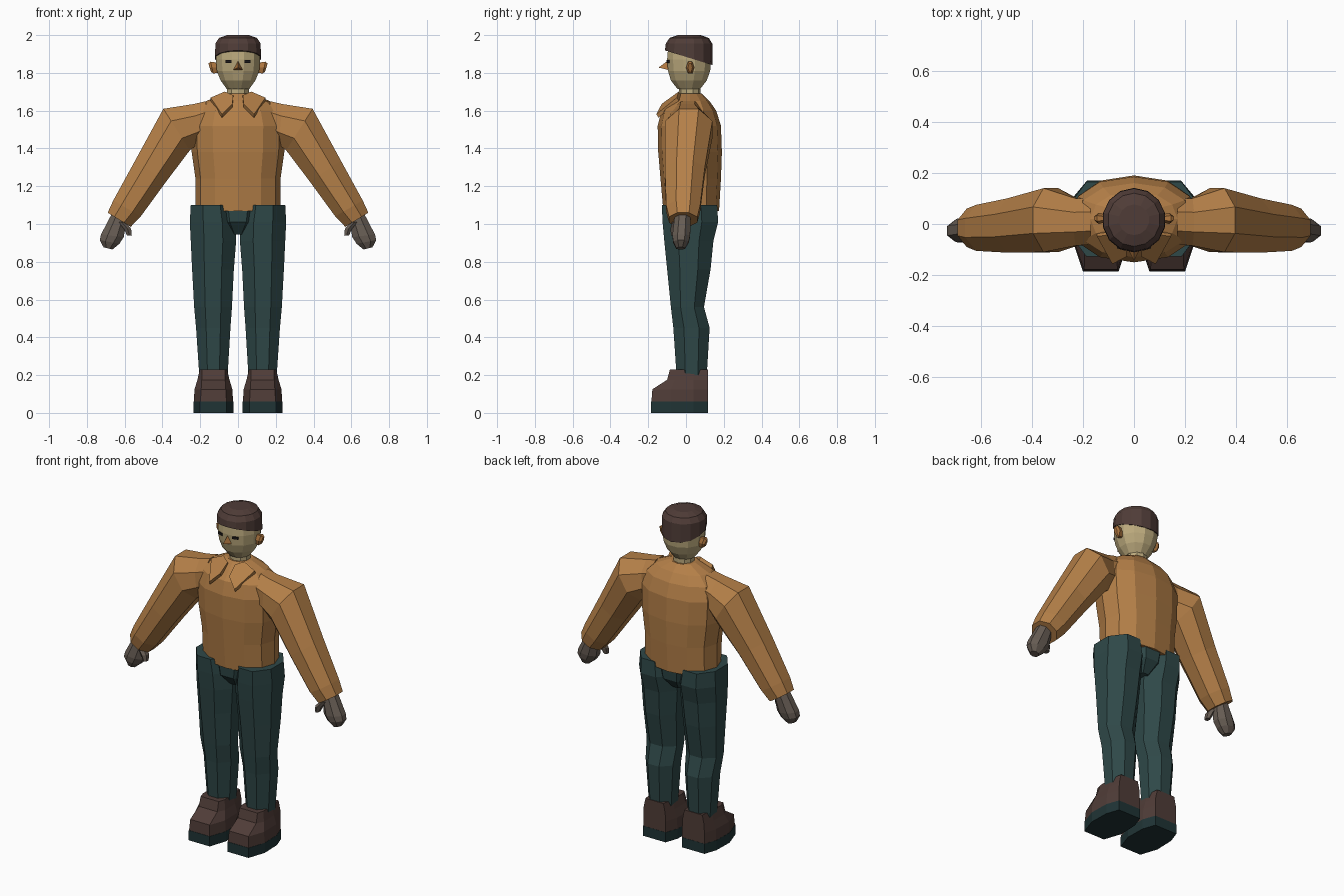
import bpy, bmesh, math
from mathutils import Vector

if "Cube" in bpy.data.objects:
    bpy.data.objects.remove(bpy.data.objects["Cube"])


def material(name, rgb):
    m = bpy.data.materials.new(name)
    m.diffuse_color = (*rgb, 1)
    m.use_nodes = True
    m.node_tree.nodes["Principled BSDF"].inputs["Base Color"].default_value = m.diffuse_color
    return m


ORANGE = material("orange_knit", (0.46, 0.215, 0.065))
TEAL = material("dark_teal", (0.028, 0.065, 0.065))
SOLE = material("sole_dark_teal", (0.014, 0.034, 0.036))
BROWN = material("dark_brown", (0.08, 0.046, 0.039))
SKIN = material("pale_skin", (0.50, 0.40, 0.205))
BLUSH = material("ruddy_skin", (0.42, 0.18, 0.05))
GREY = material("grey_glove", (0.135, 0.108, 0.088))
BLACK = material("eye_black", (0.012, 0.01, 0.01))


def build(name, verts, faces, mat):
    bm = bmesh.new()
    vs = [bm.verts.new(v) for v in verts]
    for f in faces:
        bm.faces.new([vs[i] for i in f])
    bmesh.ops.recalc_face_normals(bm, faces=bm.faces[:])
    mesh = bpy.data.meshes.new(name)
    bm.to_mesh(mesh)
    bm.free()
    mesh.materials.append(mat)
    obj = bpy.data.objects.new(name, mesh)
    bpy.context.collection.objects.link(obj)
    return obj


def loft(name, rings, mat):
    """Skin a closed tube through rings of equal point count."""
    n = len(rings[0])
    verts = [p for r in rings for p in r]
    faces = [(k * n + i, k * n + (i + 1) % n, (k + 1) * n + (i + 1) % n, (k + 1) * n + i)
             for k in range(len(rings) - 1) for i in range(n)]
    faces += [tuple(range(n)), tuple(range(len(verts) - n, len(verts)))]
    return build(name, verts, faces, mat)


def ring(c, u, v, n=8, half=True, power=1.0):
    """Polygon about c with half axes u and v; half puts flats on the axes."""
    c, u, v = Vector(c), Vector(u), Vector(v)
    k = 1 / math.cos(math.pi / n) if half else 1
    pts = []
    for i in range(n):
        a = 2 * math.pi * (i + (0.5 if half else 0)) / n
        f = [math.copysign(abs(t) ** power, t) * k if abs(t) > 1e-6 else 0
             for t in (math.cos(a), math.sin(a))]
        pts.append(c + u * f[0] + v * f[1])
    return pts


def flat_ring(z, x0, x1, y0, y1, **kw):
    return ring(((x0 + x1) / 2, (y0 + y1) / 2, z), ((x1 - x0) / 2, 0, 0),
                (0, (y1 - y0) / 2, 0), **kw)


# Sweater body: z, half width, front y, back y
body = [(1.07, .225, -.12, .175), (1.24, .225, -.135, .185), (1.38, .245, -.147, .19),
        (1.52, .25, -.15, .185), (1.60, .225, -.13, .16), (1.65, .17, -.085, .125),
        (1.69, .075, -.045, .085)]
loft("sweater_body", [flat_ring(z, -w, w, a, b, n=12, half=False, power=.9)
                      for z, w, a, b in body], ORANGE)

# Neck and head
loft("neck", [flat_ring(z, -.057, .057, -.035, .075, n=10) for z in (1.66, 1.74)], SKIN)
head = [(1.715, .06, -.045, .075), (1.76, .092, -.08, .11), (1.81, .112, -.095, .128),
        (1.87, .117, -.1, .133), (1.93, .112, -.095, .125)]
loft("head", [flat_ring(z, -w, w, a, b, n=12) for z, w, a, b in head], SKIN)

# Cap with a rim sloping down to the back
rim = flat_ring(1.88, -.121, .121, -.108, .138, n=14)
for p in rim:
    p.z -= (p.y - .015) * .31
cap = [(1.955, .12, -.104, .136), (1.985, .1, -.085, .118), (2.0, .058, -.042, .075)]
loft("cap", [rim] + [flat_ring(z, -w, w, a, b, n=14) for z, w, a, b in cap], BROWN)

# Nose wedge
build("nose", [(0, -.09, 1.87), (-.027, -.09, 1.815), (.027, -.09, 1.815), (0, -.145, 1.828)],
      [(0, 1, 3), (0, 3, 2), (1, 2, 3), (0, 2, 1)], BLUSH)

# Pelvis between the legs
loft("pelvis", [flat_ring(z, -w, w, a, b) for z, w, a, b in
                [(1.1, .13, -.11, .165), (1.01, .105, -.105, .155), (.945, .045, -.05, .10)]], TEAL)

for s, side in ((1, "left"), (-1, "right")):
    # Sleeve: outer x, z, inner x, z, front y, back y
    sleeve = [(.17, 1.65, .17, 1.45, -.08, .10), (.235, 1.635, .215, 1.42, -.085, .10),
              (.395, 1.61, .255, 1.39, -.11, .14), (.545, 1.335, .38, 1.225, -.112, .10),
              (.66, 1.125, .515, 1.04, -.105, .075), (.69, 1.06, .568, .985, -.09, .06)]
    rings = []
    for ox, oz, ix, iz, a, b in sleeve:
        rings.append(ring((s * (ox + ix) / 2, (a + b) / 2, (oz + iz) / 2),
                          (s * (ox - ix) / 2, 0, (oz - iz) / 2), (0, (b - a) / 2, 0)))
    loft(side + "_sleeve", rings, ORANGE)

    # Hand and thumb
    hand = [(.665, 1.06, .59, 1.015, -.06, .025), (.725, .945, .605, .93, -.072, .022),
            (.732, .915, .628, .895, -.068, .015), (.712, .877, .665, .865, -.052, -.005)]
    rings = []
    for ox, oz, ix, iz, a, b in hand:
        rings.append(ring((s * (ox + ix) / 2, (a + b) / 2, (oz + iz) / 2),
                          (s * (ox - ix) / 2, 0, (oz - iz) / 2), (0, (b - a) / 2, 0)))
    loft(side + "_hand", rings, GREY)
    loft(side + "_thumb", [ring((s * x, y, z), (r * .8, 0, 0), (0, r, 0), n=6)
                           for x, y, z, r in [(.615, -.045, 1.01, .024), (.585, -.055, .975, .024),
                                              (.575, -.06, .94, .016)]], GREY)

    # Trouser leg: z, inner x, outer x, front y, back y
    leg = [(1.10, .03, .25, -.128, .165), (1.01, .012, .255, -.124, .17), (.91, .01, .25, -.115, .145),
           (.76, .022, .243, -.1, .13), (.56, .032, .232, -.08, .095), (.45, .04, .222, -.067, .125),
           (.2, .055, .205, -.05, .11)]
    loft(side + "_trouser_leg",
         [flat_ring(z, *sorted((s * i, s * o)), a, b) for z, i, o, a, b in leg], TEAL)

    # Shoe: outline z, toe y, half width, toe half width, widest y, heel half width
    def outline(z, toe, w, tw, wy, hw, heel):
        return [Vector((s * .13 + x, y, z)) for x, y in
                [(-tw, toe), (tw, toe), (w, wy), (w * .97, .04), (hw, heel),
                 (-hw, heel), (-w * .97, .04), (-w, wy)]]
    loft(side + "_sole", [outline(z, -.185, .105, .07, -.08, .075, .117) for z in (0, .06)], SOLE)
    loft(side + "_shoe", [outline(.06, -.183, .104, .069, -.08, .074, .116),
                          outline(.125, -.178, .1, .065, -.08, .074, .116),
                          outline(.175, -.1, .085, .062, -.06, .072, .116),
                          outline(.23, -.085, .072, .06, -.045, .06, .116)], BROWN)

    # Ear
    loft(side + "_ear", [ring((s * x, .022, 1.828), (0, dy, 0), (s * .008, 0, dz), n=6, half=False)
                         for x, dy, dz in [(.1, .012, .03), (.138, .022, .036), (.15, .012, .025)]], BLUSH)

    # Eye plate
    loft(side + "_eye", [[Vector((s * .05 + x, y + s * x * .28, 1.86 + z)) for x, z in
                          [(-.016, -.007), (.016, -.007), (.016, .007), (-.016, .007)]]
                         for y in (-.093, -.1)], BLACK)

    # Collar flap
    flap = [(.145, -.045, 1.663), (.07, -.035, 1.695), (.025, -.06, 1.675),
            (.03, -.125, 1.63), (.085, -.153, 1.575)]
    loft(side + "_collar", [[Vector((s * x, y - d * .6, z + d)) for x, y, z in flap]
                            for d in (-.012, .006)], ORANGE)
